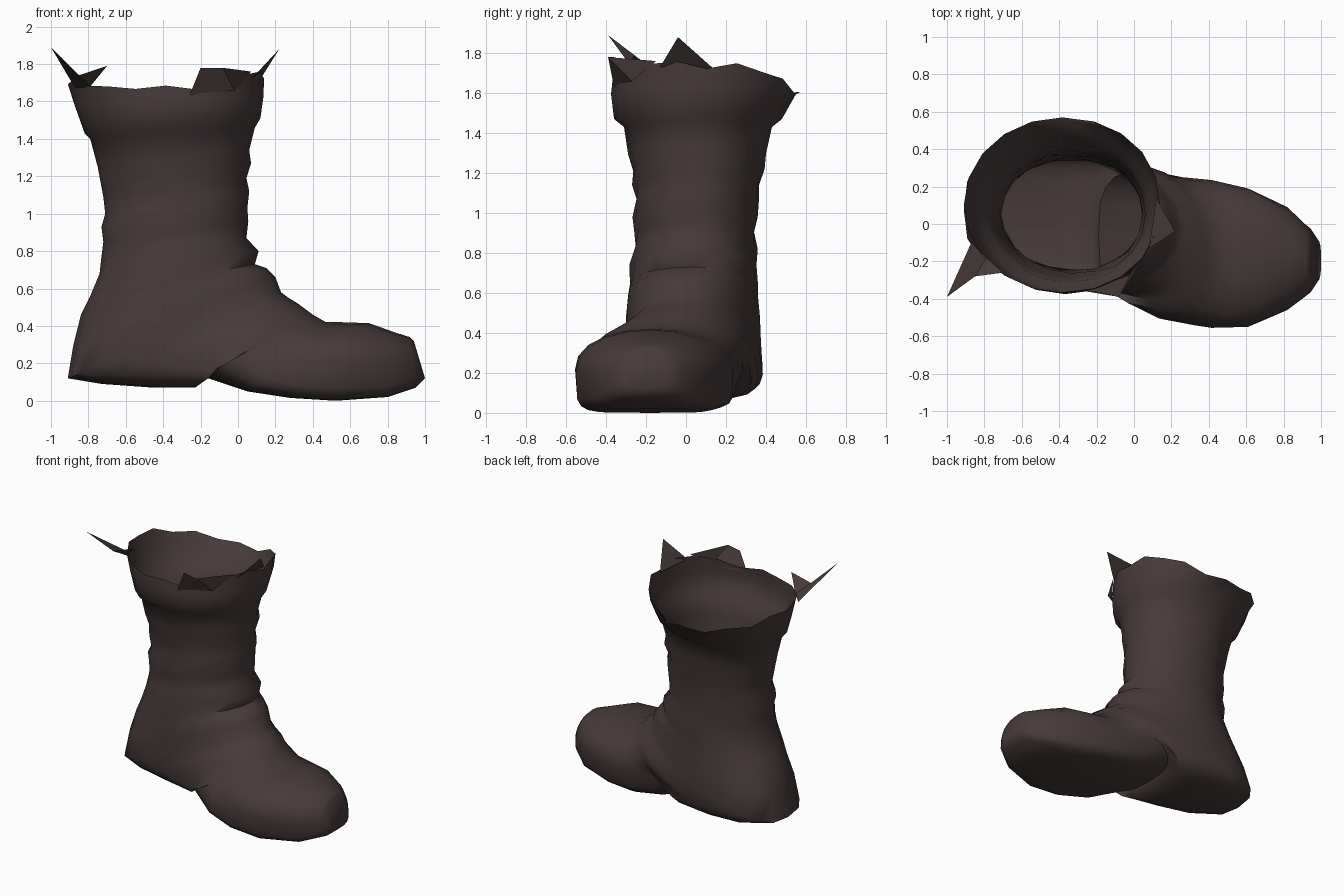
import bpy, bmesh, math

if "Cube" in bpy.data.objects:
    bpy.data.objects.remove(bpy.data.objects["Cube"], do_unlink=True)

SIDES = 20

leather = bpy.data.materials.new("dark brown leather")
leather.use_nodes = True
colour = (0.062, 0.043, 0.042, 1)
leather.diffuse_color = colour
bsdf = leather.node_tree.nodes["Principled BSDF"]
bsdf.inputs["Base Color"].default_value = colour
bsdf.inputs["Roughness"].default_value = 0.8

# Shaft rings: back x, back z, front x, front z, right y, left y
shaft = [
    (-.91, 1.70, .14, 1.75, -.365, .57),
    (-.87, 1.57, .135, 1.62, -.375, .55),
    (-.82, 1.43, .12, 1.51, -.36, .48),
    (-.79, 1.40, .09, 1.46, -.31, .43),
    (-.75, 1.25, .06, 1.34, -.29, .40),
    (-.735, 1.17, .07, 1.27, -.27, .385),
    (-.72, 1.09, .045, 1.19, -.26, .375),
    (-.71, 1.00, .06, 1.12, -.25, .36),
    (-.73, .93, .05, 1.03, -.27, .355),
    (-.72, .85, .055, .96, -.25, .35),
    (-.73, .77, .045, .87, -.26, .35),
    (-.74, .68, .11, .80, -.28, .355),
    (-.79, .56, .09, .73, -.28, .36),
]

# Foot rings fan from the heel round to the toe; the last two values are
# the sideways skew and the squareness of the sole
foot = [
    (-.84, .46, .15, .71, -.29, .36, .02, 2.0),
    (-.88, .30, .20, .66, -.30, .37, .03, 2.5),
    (-.91, .12, .23, .58, -.30, .375, .04, 3),
    (-.73, .09, .27, .55, -.32, .365, .05, 4),
    (-.45, .07, .32, .52, -.36, .345, .05, 4),
    (-.23, .07, .36, .49, -.40, .31, .05, 4),
    (-.19, .13, .40, .46, -.45, .28, .03, 3),
    (.05, .05, .47, .42, -.52, .25, .01, 4.5),
    (.28, .015, .55, .42, -.555, .235, .01, 6),
    (.52, .0, .70, .415, -.55, .19, 0, 6),
    (.80, .02, .84, .365, -.46, .09, 0, 6),
    (.95, .07, .92, .34, -.37, -.02, 0, 4.5),
    (1.0, .12, .94, .32, -.31, -.08, 0, 3),
]


def power(value, exponent):
    return math.copysign(abs(value) ** exponent, value)


def add_ring(bm, row, skew=0, sole=2.0):
    """Superellipse from the back (or sole) point to the front (or instep) point."""
    ax, az, bx, bz, y0, y1 = row
    verts = []
    for i in range(SIDES):
        angle = math.tau * i / SIDES
        n = sole if math.cos(angle) > 0 else 2.1
        c, s = power(math.cos(angle), 2 / n), power(math.sin(angle), 2 / n)
        u = (1 - c) / 2
        y = (y0 + y1) / 2 + (y1 - y0) / 2 * s + skew * c
        verts.append(bm.verts.new((ax + (bx - ax) * u, y, az + (bz - az) * u)))
    return verts


def finish(bm, name):
    mesh = bpy.data.meshes.new(name)
    bmesh.ops.recalc_face_normals(bm, faces=bm.faces)
    bm.to_mesh(mesh)
    bm.free()
    mesh.materials.append(leather)
    obj = bpy.data.objects.new(name, mesh)
    bpy.context.collection.objects.link(obj)
    return obj


# Boot body: one continuous open shell from the rim to the toe
bm = bmesh.new()
rings = [add_ring(bm, row) for row in shaft]
rings += [add_ring(bm, row[:6], row[6], row[7]) for row in foot]
for upper, lower in zip(rings, rings[1:]):
    for i in range(SIDES):
        j = (i + 1) % SIDES
        bm.faces.new((upper[i], upper[j], lower[j], lower[i]))
bm.faces.new(rings[-1])

# Ragged rim, dipping on the left side
for i, v in enumerate(rings[0]):
    left = max(0, v.co.y / .57)
    v.co.z -= 0.1 * left ** 5 + 0.04 * left
    v.co.z += (0.0, .02, -.02, .01)[i % 4]
    if v.co.y < -.25:
        v.co.z -= .05

# Side dents in the ankle folds
for k in range(5, 12):
    for i, v in enumerate(rings[k]):
        v.co.y += .01 * math.sin(i * 1.9 + k * 2.3)
boot = finish(bm, "boot_body")
bpy.context.view_layer.objects.active = boot
boot.select_set(True)
bpy.ops.object.shade_smooth_by_angle(angle=math.radians(65))


# Torn flaps of leather standing on the rim
def torn_flap(name, points, faces):
    flap = bmesh.new()
    verts = [flap.verts.new(p) for p in points]
    for face in faces:
        flap.faces.new([verts[i] for i in face])
    finish(flap, name)


torn_flap("back_torn_flap",
          [(-.87, -.10, 1.67), (-1, -.39, 1.89), (-.85, -.28, 1.74),
           (-.70, -.26, 1.79), (-.79, -.18, 1.68)],
          [(0, 1, 2, 4), (4, 2, 3)])
torn_flap("front_torn_flap",
          [(.12, .14, 1.72), (.22, -.04, 1.88), (.08, -.13, 1.73)],
          [(0, 1, 2)])
torn_flap("side_torn_flap",
          [(-.26, -.36, 1.63), (-.20, -.36, 1.78), (-.08, -.39, 1.78),
           (.07, -.15, 1.76), (-.02, -.27, 1.66)],
          [(0, 1, 2, 4), (4, 2, 3)])
